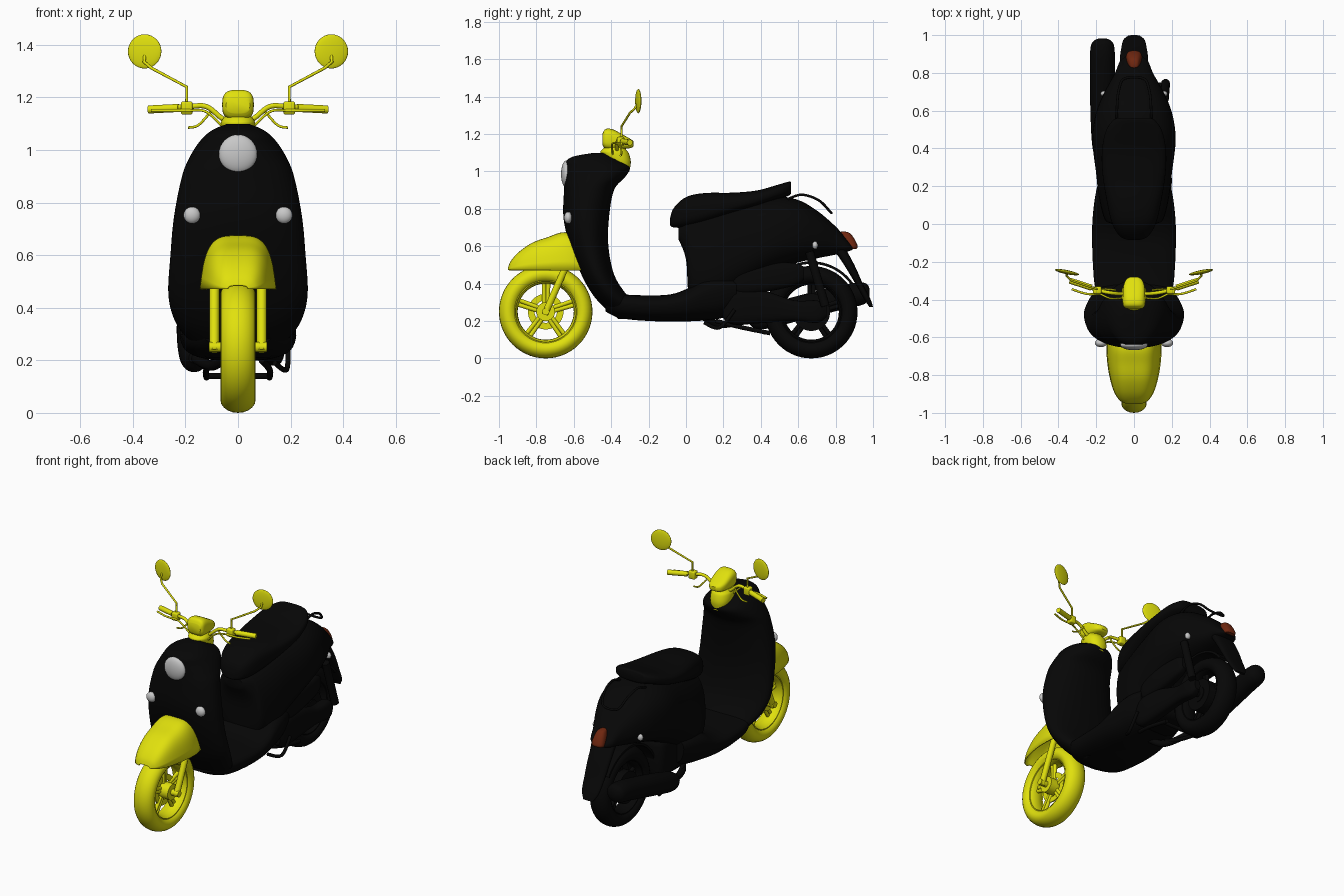
import bpy, bmesh, math
from mathutils import Matrix


def material(name, rgb):
    m = bpy.data.materials.new(name)
    m.diffuse_color = (*rgb, 1)
    return m


YELLOW = material("yellow", (0.75, 0.75, 0.004))
BLACK = material("black", (0.002, 0.002, 0.002))
LENS = material("lens_grey", (0.58, 0.58, 0.58))
RED = material("tail_red", (0.16, 0.02, 0.005))


def finish(name, bm, mat):
    bmesh.ops.recalc_face_normals(bm, faces=bm.faces)
    me = bpy.data.meshes.new(name)
    bm.to_mesh(me)
    bm.free()
    me.materials.append(mat)
    ob = bpy.data.objects.new(name, me)
    bpy.context.collection.objects.link(ob)
    return ob


def smooth_rows(rows, steps=5):
    # Catmull-Rom interpolation between section rows
    out = []
    for i in range(len(rows) - 1):
        p0, p1 = rows[max(i - 1, 0)], rows[i]
        p2, p3 = rows[i + 1], rows[min(i + 2, len(rows) - 1)]
        for k in range(steps):
            t = k / steps
            out.append([0.5 * (2 * b + (c - a) * t + (2 * a - 5 * b + 4 * c - d) * t * t
                               + (3 * b - a - 3 * c + d) * t ** 3)
                        for a, b, c, d in zip(p0, p1, p2, p3)])
    return out + [list(rows[-1])]


def loft(name, mat, rows, axis="y", n=2.5, cx=0.0, arch=False, seg=40, taper=0.0):
    # rows: (position, half width, low, high); superellipse sections, taper widens the top
    bm = bmesh.new()
    rings = []
    for pos, w, lo, hi in smooth_rows(rows):
        ring = []
        for i in range(seg + 1 if arch else seg):
            t = math.pi * i / seg * (1 if arch else 2)
            c = math.copysign(abs(math.cos(t)) ** (2 / n), math.cos(t))
            s = math.copysign(abs(math.sin(t)) ** (2 / n), math.sin(t))
            v = lo + (hi - lo) * abs(s) if arch else (lo + hi) / 2 + (hi - lo) / 2 * s
            x = cx + w * c * (1 + taper * s)
            ring.append(bm.verts.new((x, pos, v) if axis == "y" else (x, v, pos)))
        rings.append(ring)
    count = len(rings[0])
    for a, b in zip(rings, rings[1:]):
        for i in range(count - 1 if arch else count):
            j = (i + 1) % count
            bm.faces.new((a[i], a[j], b[j], b[i]))
    if not arch:
        bm.faces.new(rings[0])
        bm.faces.new(rings[-1])
    return finish(name, bm, mat)


def lathe(name, mat, profile, y, z, a0=0, a1=360, seg=56):
    # closed (radius, x) profile turned about a sideways axis
    bm = bmesh.new()
    full = a1 - a0 == 360
    rings = []
    for k in range(seg if full else seg + 1):
        a = math.radians(a0 + (a1 - a0) * k / seg)
        rings.append([bm.verts.new((x, y + r * math.cos(a), z + r * math.sin(a))) for r, x in profile])
    m = len(profile)
    for k in range(seg):
        a, b = rings[k], rings[(k + 1) % len(rings)]
        for i in range(m):
            bm.faces.new((a[i], a[(i + 1) % m], b[(i + 1) % m], b[i]))
    if not full:
        bm.faces.new(rings[0])
        bm.faces.new(rings[-1])
    return finish(name, bm, mat)


def tube(name, mat, pts, r, smooth=True):
    cu = bpy.data.curves.new(name, "CURVE")
    cu.dimensions = "3D"
    cu.bevel_depth, cu.bevel_resolution, cu.use_fill_caps = r, 3, True
    pts = smooth_rows(pts, 6) if smooth and len(pts) > 2 else pts
    sp = cu.splines.new("POLY")
    sp.points.add(len(pts) - 1)
    for p, q in zip(sp.points, pts):
        p.co = (*q, 1)
    tmp = bpy.data.objects.new(name + "_path", cu)
    bpy.context.collection.objects.link(tmp)
    me = bpy.data.meshes.new_from_object(tmp.evaluated_get(bpy.context.evaluated_depsgraph_get()))
    bpy.data.objects.remove(tmp)
    me.materials.clear()
    me.materials.append(mat)
    ob = bpy.data.objects.new(name, me)
    bpy.context.collection.objects.link(ob)
    return ob


def ball(name, mat, loc, size, rot=(0, 0, 0)):
    bm = bmesh.new()
    bmesh.ops.create_uvsphere(bm, u_segments=32, v_segments=16, radius=1)
    ob = finish(name, bm, mat)
    ob.location, ob.scale, ob.rotation_euler = loc, size, rot
    return ob


def box(name, mat, loc, size, bevel=0.02):
    bm = bmesh.new()
    bmesh.ops.create_cube(bm, size=1, matrix=Matrix.Translation(loc) @ Matrix.Diagonal((*size, 1)))
    bmesh.ops.bevel(bm, geom=bm.edges[:], offset=bevel, segments=3, profile=0.5, affect="EDGES")
    return finish(name, bm, mat)


def ring_profile(r0, r1, w):
    return [(r0, -w), (r1, -w), (r1, w), (r0, w)]


def wheel(tag, mat, y, z, radius):
    # rounded tyre, rim, hub, disc and five paired spokes
    lathe(tag + "_tyre", mat, [(radius - 0.05 + 0.05 * math.cos(t), 0.067 * math.sin(t))
                               for t in [math.tau * i / 20 for i in range(20)]], y, z)
    lathe(tag + "_rim", mat, ring_profile(radius - 0.088, radius - 0.065, 0.05), y, z)
    lathe(tag + "_hub", mat, ring_profile(0.008, 0.05, 0.06), y, z, seg=28)
    lathe(tag + "_brake_disc", mat, ring_profile(0.06, 0.095, 0.004), y, z)
    for k in range(5):
        for d in (-0.12, 0.12):
            a = math.tau * k / 5 + 0.3
            tube(f"{tag}_spoke", mat, [(0, y + r * math.cos(a + e), z + r * math.sin(a + e))
                                       for r, e in ((0.035, d * 2), (radius - 0.08, d * 0.6))], 0.012)


wheel("front_wheel", YELLOW, -0.75, 0.25, 0.25)
wheel("rear_wheel", BLACK, 0.67, 0.247, 0.247)
lathe("rear_drum", BLACK, ring_profile(0.01, 0.1, 0.055), 0.67, 0.247)

# front fender shell
fender = loft("front_fender", YELLOW, [
    (-0.952, 0.04, 0.472, 0.485), (-0.935, 0.075, 0.472, 0.523), (-0.89, 0.105, 0.472, 0.572),
    (-0.82, 0.127, 0.472, 0.619), (-0.74, 0.141, 0.472, 0.648), (-0.66, 0.146, 0.47, 0.674),
    (-0.60, 0.141, 0.47, 0.66), (-0.56, 0.128, 0.47, 0.6)], n=3.6, arch=True, taper=-0.17)
fender.modifiers.new("thickness", "SOLIDIFY").thickness = 0.008

# leg shield, floor, under-seat body and seat
loft("leg_shield", BLACK, [
    (0.21, 0.12, -0.36, -0.22), (0.28, 0.19, -0.445, -0.26), (0.35, 0.24, -0.505, -0.325),
    (0.45, 0.265, -0.56, -0.385), (0.60, 0.257, -0.62, -0.415), (0.75, 0.243, -0.655, -0.412),
    (0.90, 0.213, -0.652, -0.385), (0.97, 0.185, -0.648, -0.325), (1.02, 0.155, -0.644, -0.30),
    (1.055, 0.125, -0.64, -0.345), (1.08, 0.09, -0.60, -0.39), (1.098, 0.045, -0.50, -0.42)],
     axis="z", n=2.15, seg=56)
loft("floor_board", BLACK, [
    (-0.43, 0.14, 0.25, 0.38), (-0.35, 0.198, 0.215, 0.345), (-0.2, 0.214, 0.2, 0.337),
    (-0.08, 0.217, 0.198, 0.343), (0.01, 0.216, 0.198, 0.375), (0.1, 0.208, 0.203, 0.43),
    (0.19, 0.193, 0.215, 0.45), (0.27, 0.17, 0.25, 0.44)], n=2.8, taper=0.11)
loft("rear_body", BLACK, [
    (-0.04, 0.06, 0.635, 0.70), (0.0, 0.115, 0.53, 0.74), (0.025, 0.155, 0.30, 0.75),
    (0.14, 0.185, 0.28, 0.79), (0.27, 0.2, 0.36, 0.83), (0.45, 0.22, 0.46, 0.865),
    (0.59, 0.20, 0.51, 0.85), (0.70, 0.155, 0.535, 0.79), (0.80, 0.1, 0.555, 0.705),
    (0.86, 0.075, 0.57, 0.635), (0.89, 0.04, 0.58, 0.6)], n=2.5, seg=48, taper=-0.05)
loft("seat", BLACK, [
    (-0.085, 0.03, 0.71, 0.75), (-0.065, 0.075, 0.70, 0.805), (0.0, 0.115, 0.70, 0.862),
    (0.1, 0.14, 0.72, 0.884), (0.25, 0.165, 0.77, 0.886), (0.38, 0.17, 0.81, 0.898),
    (0.49, 0.15, 0.85, 0.928), (0.55, 0.11, 0.87, 0.945), (0.562, 0.08, 0.885, 0.94)], n=2.9)

# rear mudguards and grab rail
loft("tail_mudguard", BLACK, [
    (0.61, 0.075, 0.77, 0.84), (0.5, 0.075, 0.845, 0.90), (0.4, 0.068, 0.905, 0.945),
    (0.32, 0.058, 0.95, 0.985), (0.275, 0.035, 0.98, 1.0)], axis="z", n=2.8)
lathe("rear_inner_mudguard", BLACK, ring_profile(0.258, 0.272, 0.075), 0.67, 0.247, 35, 165)
tube("grab_rail", BLACK, [(-0.09, 0.54, 0.85), (-0.09, 0.62, 0.875), (-0.08, 0.71, 0.845),
                          (-0.05, 0.77, 0.785), (0.05, 0.77, 0.785), (0.08, 0.71, 0.845),
                          (0.09, 0.62, 0.875), (0.09, 0.54, 0.85)], 0.007)

# engine, air box, drive case, exhaust and stand
box("engine_block", BLACK, (0, 0.3, 0.34), (0.25, 0.26, 0.26), 0.05)
loft("air_box", BLACK, [(0.25, 0.03, 0.37, 0.45), (0.3, 0.045, 0.34, 0.49), (0.45, 0.045, 0.36, 0.51),
                        (0.58, 0.035, 0.39, 0.51), (0.63, 0.02, 0.42, 0.49)], n=3, cx=0.13)
loft("drive_case", BLACK, [(0.2, 0.03, 0.21, 0.33), (0.26, 0.048, 0.18, 0.37), (0.42, 0.045, 0.19, 0.36),
                           (0.58, 0.038, 0.2, 0.31), (0.7, 0.038, 0.19, 0.31), (0.75, 0.02, 0.22, 0.28)],
     n=3, cx=0.13)
loft("muffler", BLACK, [(0.33, 0.02, 0.19, 0.23), (0.4, 0.052, 0.155, 0.275), (0.6, 0.064, 0.2, 0.335),
                        (0.85, 0.066, 0.265, 0.395), (0.94, 0.062, 0.285, 0.405), (0.97, 0.045, 0.305, 0.395),
                        (0.982, 0.02, 0.33, 0.37)], n=2.1, cx=-0.167)
tube("exhaust_pipe", BLACK, [(-0.04, 0.1, 0.22), (-0.1, 0.18, 0.18), (-0.167, 0.36, 0.21)], 0.02)
tube("axle", BLACK, [(-0.15, 0.67, 0.247), (0.15, 0.67, 0.247)], 0.02)
tube("stand_bar", BLACK, [(-0.12, 0.42, 0.14), (0.12, 0.42, 0.14)], 0.012)
for s in (-1, 1):
    tube("stand_leg", BLACK, [(s * 0.09, 0.16, 0.2), (s * 0.12, 0.3, 0.165), (s * 0.12, 0.45, 0.135)], 0.012)
tube("rear_shock", BLACK, [(0.167, 0.745, 0.28), (0.16, 0.66, 0.57)], 0.024)
tube("side_stand", BLACK, [(0.14, 0.1, 0.19), (0.185, 0.18, 0.165), (0.19, 0.26, 0.26)], 0.01)

# steering collar and gauge pod
loft("steering_collar", YELLOW, [(1.0, 0.04, -0.36, -0.303), (1.05, 0.062, -0.42, -0.295),
                                 (1.095, 0.066, -0.455, -0.305), (1.115, 0.06, -0.45, -0.32),
                                 (1.14, 0.04, -0.42, -0.33)], axis="z", n=2.2)
loft("gauge_pod", YELLOW, [(-0.447, 0.045, 1.14, 1.2), (-0.43, 0.058, 1.12, 1.226), (-0.39, 0.06, 1.115, 1.224),
                           (-0.33, 0.056, 1.12, 1.192), (-0.295, 0.042, 1.125, 1.172),
                           (-0.28, 0.02, 1.135, 1.16)], n=3)

# mirrored steering and lighting parts
for s in (-1, 1):
    tube("fork_leg", YELLOW, [(s * 0.09, -0.755, 0.235), (s * 0.09, -0.625, 0.53)], 0.019)
    tube("fork_foot", YELLOW, [(s * 0.04, -0.75, 0.25), (s * 0.11, -0.75, 0.25)], 0.02)
    tube("handlebar", YELLOW, [(0, -0.37, 1.09), (s * 0.06, -0.37, 1.12), (s * 0.12, -0.365, 1.165),
                               (s * 0.19, -0.35, 1.165), (s * 0.33, -0.305, 1.155)], 0.01)
    tube("grip", YELLOW, [(s * 0.225, -0.337, 1.16), (s * 0.34, -0.30, 1.154)], 0.016)
    box("switch_box", YELLOW, (s * 0.195, -0.35, 1.16), (0.045, 0.04, 0.05), 0.008)
    tube("brake_lever", YELLOW, [(s * 0.18, -0.37, 1.15), (s * 0.25, -0.37, 1.15), (s * 0.33, -0.345, 1.15)], 0.006)
    tube("brake_cable", YELLOW, [(s * 0.18, -0.37, 1.15), (s * 0.12, -0.395, 1.145), (s * 0.05, -0.39, 1.08)], 0.005)
    tube("lower_cable", YELLOW, [(s * 0.19, -0.35, 1.085), (s * 0.15, -0.345, 1.095), (s * 0.1, -0.35, 1.15)], 0.005)
    tube("mirror_stem", YELLOW, [(s * 0.195, -0.345, 1.16), (s * 0.195, -0.345, 1.24),
                                 (s * 0.33, -0.30, 1.312), (s * 0.357, -0.275, 1.335),
                                 (s * 0.355, -0.26, 1.36)], 0.006, False)
    ball("mirror", YELLOW, (s * 0.355, -0.255, 1.375), (0.065, 0.011, 0.065), (0, 0, s * 0.2))
    ball("front_indicator", LENS, (s * 0.175, -0.63, 0.752), (0.032, 0.022, 0.032))
    ball("rear_indicator", LENS, (s * 0.158, 0.69, 0.605), (0.019, 0.015, 0.021))

# head lamp and wedge shaped tail lamp
ball("headlight", LENS, (0, -0.64, 0.985), (0.073, 0.028, 0.073))
loft("tail_light", RED, [(0.585, 0.038, 0.845, 0.912), (0.6, 0.042, 0.842, 0.918), (0.64, 0.036, 0.83, 0.9),
                         (0.67, 0.024, 0.825, 0.875), (0.678, 0.01, 0.83, 0.85)], axis="z", n=2.6)

# smooth shading with crisp edges
for ob in bpy.context.scene.objects:
    ob.select_set(ob.type == "MESH")
    bpy.context.view_layer.objects.active = ob
bpy.ops.object.shade_smooth_by_angle(angle=math.radians(40))
